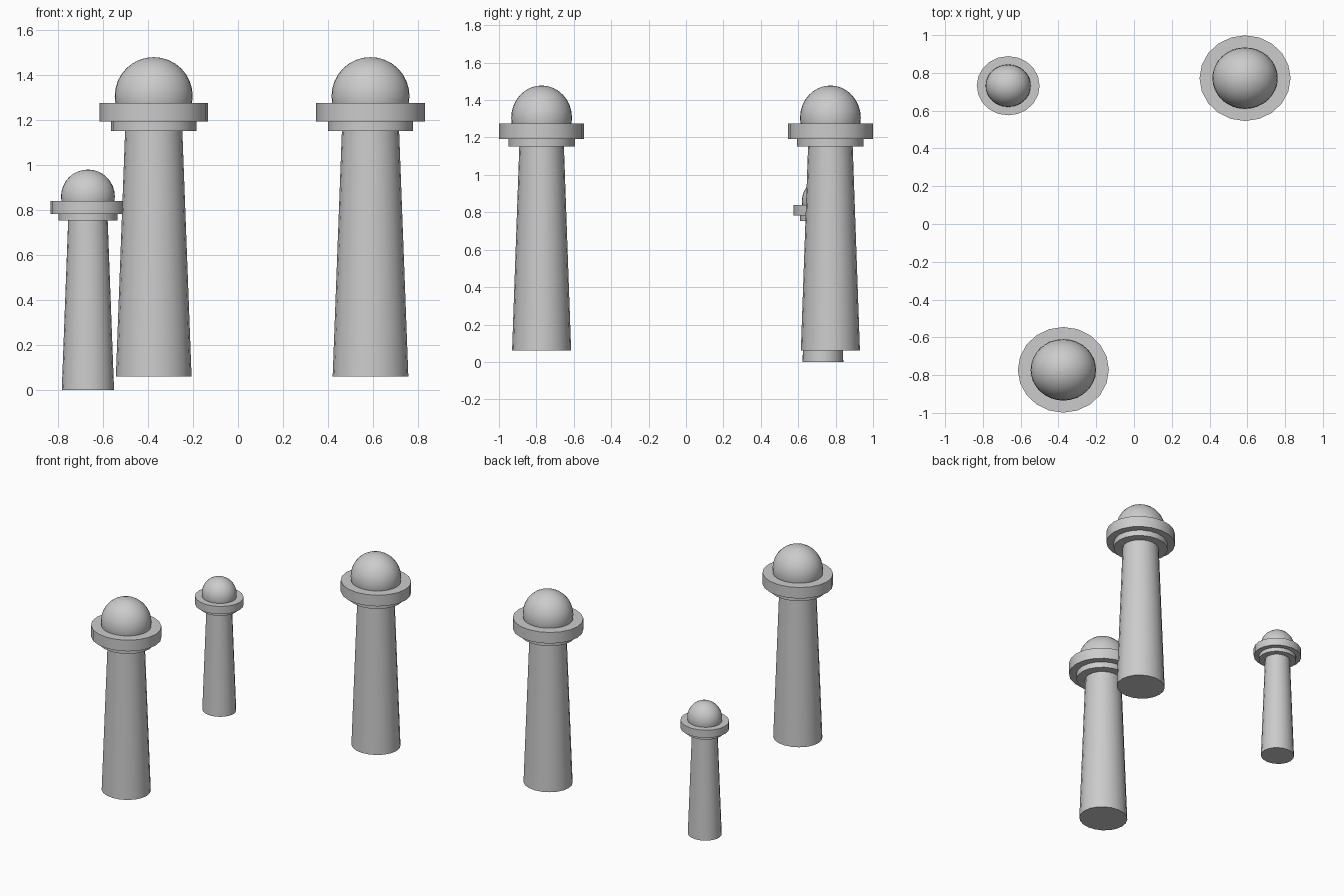
import bpy, math

if "Cube" in bpy.data.objects:
    bpy.data.objects.remove(bpy.data.objects["Cube"])

DEPTH = 0.94  # the towers are slightly flattened in y


def finish(name, loc, s):
    ob = bpy.context.object
    ob.name = name
    ob.location = loc
    ob.scale = (s, s * DEPTH, s)
    bpy.ops.object.transform_apply(location=False, rotation=False, scale=True)
    bpy.ops.object.shade_smooth_by_angle(angle=math.radians(40))


def drum(name, x, y, z, s, r1, r2, z1, z2, sides=20):
    bpy.ops.mesh.primitive_cone_add(vertices=sides, radius1=r1, radius2=r2, depth=z2 - z1)
    finish(name, (x, y, z + s * (z1 + z2) / 2), s)


def tower(label, x, y, z, s):
    # tapered shaft, collar, gallery ring
    drum(label + "_shaft", x, y, z, s, 0.168, 0.127, 0.0, 1.09)
    drum(label + "_collar", x, y, z, s, 0.189, 0.189, 1.09, 1.132)
    drum(label + "_gallery", x, y, z, s, 0.241, 0.241, 1.132, 1.214)
    # dome sunk into the gallery
    bpy.ops.mesh.primitive_uv_sphere_add(segments=32, ring_count=16, radius=0.173)
    finish(label + "_dome", (x, y, z + s * 1.244), s)


tower("front_tower", -0.374, -0.772, 0.061, 1.0)
tower("back_tower", 0.588, 0.772, 0.061, 1.0)
tower("small_tower", -0.666, 0.732, 0.0, 0.691)
